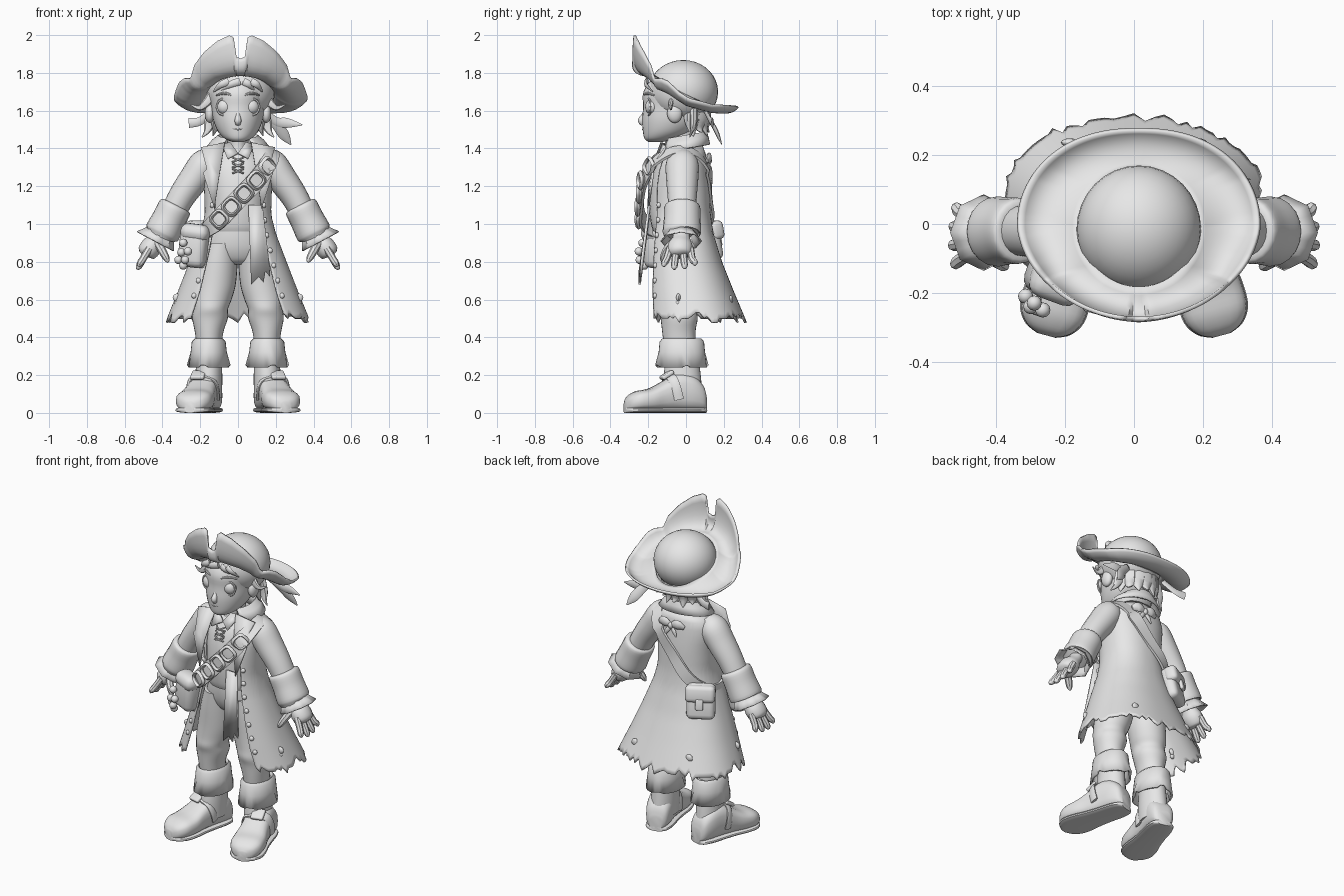
import bpy, bmesh, math, random
from mathutils import Vector as V, Matrix

random.seed(4)
grey = bpy.data.materials.new("plain grey")
grey.diffuse_color = (0.8, 0.8, 0.8, 1)


def make(name, bm, solid=0):
    bmesh.ops.recalc_face_normals(bm, faces=bm.faces)
    me = bpy.data.meshes.new(name)
    bm.to_mesh(me)
    bm.free()
    me.materials.append(grey)
    ob = bpy.data.objects.new(name, me)
    bpy.context.collection.objects.link(ob)
    if solid:
        m = ob.modifiers.new("thickness", 'SOLIDIFY')
        m.thickness, m.offset = solid, 0
    return ob


def skin(name, rings, closed=True, caps=True, loop=False, solid=0):
    bm = bmesh.new()
    vs = [[bm.verts.new(p) for p in r] for r in rings]
    n = len(vs[0])
    for a, b in zip(vs, vs[1:] + (vs[:1] if loop else [])):
        for i in range(n if closed else n - 1):
            j = (i + 1) % n
            bm.faces.new((a[i], a[j], b[j], b[i]))
    if caps and closed and not loop:
        bm.faces.new(vs[0])
        bm.faces.new(vs[-1])
    return make(name, bm, solid)


def spline(pts, k=4, loop=False):
    """Smooth curve through tuples of any length."""
    n, out = len(pts), []
    at = lambda i: pts[i % n] if loop else pts[max(0, min(n - 1, i))]
    for i in range(n if loop else n - 1):
        for s in range(k):
            t = s / k
            out.append(tuple(.5 * (2*b + (c-a)*t + (2*a-5*b+4*c-d)*t*t + (3*b-a-3*c+d)*t**3)
                             for a, b, c, d in zip(at(i-1), at(i), at(i+1), at(i+2))))
    return out if loop else out + [pts[-1]]


def sweep(name, pts, n=12, flat=1, ref=(0, 1, 0), s=1):
    """Round tube along (x, y, z, radius) points; s mirrors x."""
    pts = spline(pts)
    ps = [V((s * p[0], p[1], p[2])) for p in pts]
    rings = []
    for i, p in enumerate(ps):
        t = (ps[min(i+1, len(ps)-1)] - ps[max(i-1, 0)]).normalized()
        a = t.cross(V(ref)).normalized()
        b = a.cross(t)
        r = max(pts[i][3], .002)
        rings.append([p + a*r*math.cos(w) + b*r*flat*math.sin(w)
                      for w in (k*2*math.pi/n for k in range(n))])
    return skin(name, rings)


def loft(name, rows, n=28, s=1, **kw):
    """Stacked ellipses from (z, centre x, half width, front y, back y)."""
    return skin(name, [[(s*(cx + rx*math.sin(w)), (f+b)/2 - (b-f)/2*math.cos(w), z)
                        for w in (k*2*math.pi/n for k in range(n))]
                       for z, cx, rx, f, b in spline(rows)], **kw)


def ball(name, loc, size, seg=20):
    bm = bmesh.new()
    bmesh.ops.create_uvsphere(bm, u_segments=seg, v_segments=seg//2 + 2, radius=1,
                              matrix=Matrix.Translation(loc) @ Matrix.Diagonal((*size, 1)))
    return make(name, bm)


def box(name, loc, size, rot=(0, 0, 0), bevel=.01):
    bm = bmesh.new()
    bmesh.ops.create_cube(bm, size=1, matrix=Matrix.Diagonal((*size, 1)))
    bmesh.ops.bevel(bm, geom=bm.edges[:], offset=bevel, segments=3, affect='EDGES', profile=.5)
    ob = make(name, bm)
    ob.location, ob.rotation_euler = loc, rot


def plate(name, pts, s=1, thick=.012):
    bm = bmesh.new()
    bm.faces.new([bm.verts.new((s*x, y, z)) for x, y, z in pts])
    return make(name, bm, thick)


def lerp(tab, x):
    for a, b in zip(tab, tab[1:]):
        if x <= b[0]:
            t = (x - a[0]) / (b[0] - a[0])
            return [p + (q-p)*t for p, q in zip(a[1:], b[1:])]
    return list(tab[-1][1:])


# Coat: open shell described by z, half width, front, back, opening half width
COAT = [(.46, .388, -.22, .325, .262), (.65, .31, -.215, .245, .2), (.8, .252, -.205, .185, .165),
        (.95, .195, -.195, .14, .135), (1.05, .17, -.19, .125, .125), (1.2, .175, -.18, .12, .12),
        (1.3, .185, -.155, .11, .115), (1.37, .165, -.12, .1, .1), (1.41, .095, -.08, .085, .06)]
spow = lambda v, e: math.copysign(abs(v)**e, v)


def coat_at(t, z, grow=0):
    rx, f, b, op = lerp(COAT, z)
    e = 2 / 2.3
    w = math.pi - abs(t) * (math.pi - math.asin(min(1, (op/rx) ** (1/e))))
    return V((math.copysign((rx+grow) * max(0, math.sin(w))**e, t),
              (f+b)/2 - ((b-f)/2+grow) * spow(math.cos(w), e), z))


hem = [.5 + random.choice((-.022, 0, 0, .012, .03)) for _ in range(81)]
skin("coat", [[coat_at(c/40-1, 1.41 + (hem[c]-1.41)*(1-(1-r/24)**1.15)) for c in range(81)]
              for r in range(25)], closed=False, solid=.01)
skin("coat_collar", [[(rx*math.sin(w), -.005 - ry*math.cos(w), z - .02*math.cos(w))
                      for w in (.6 + k*(2*math.pi-1.2)/30 for k in range(31))]
                     for z, rx, ry in ((1.385, .1, .09), (1.44, .095, .1), (1.465, .105, .113),
                                       (1.44, .135, .12), (1.4, .168, .128))],
     closed=False, solid=.01)
for s in (-1, 1):
    plate("lapel", [(.07, -.12, 1.43), (.195, -.11, 1.405), (.165, -.185, 1.29), (.185, -.175, 1.27),
                    (.125, -.2, 1.08), (.1, -.19, 1.25)], s)
    plate("shirt_collar", [(.0, -.15, 1.375), (.04, -.13, 1.43), (.085, -.09, 1.42),
                           (.055, -.185, 1.345)], s)
    for z in (.62, .7, .78, .86, .94, 1.02, 1.1):
        ball("coat_button", coat_at(s*.965, z, .004), (.015, .012, .015), 10)
    for t, z in ((.72, .61), (.22, .6)):
        p = coat_at(s*t, z, .002)
        ball("hem_ornament", p, (.024, .012, .022), 12)
        ball("hem_ornament_drop", p - V((0, .003, .028)), (.016, .012, .014), 10)

# Body, vest and trouser seat
loft("vest", [(.96, 0, .15, -.172, .09), (1.0, 0, .157, -.185, .1),
              (1.1, 0, .15, -.195, .1), (1.22, 0, .16, -.185, .1), (1.31, 0, .16, -.16, .09),
              (1.37, 0, .11, -.125, .08), (1.4, 0, .06, -.1, .06)])
loft("trouser_seat", [(.99, 0, .145, -.165, .085), (.92, 0, .168, -.162, .095), (.86, 0, .18, -.15, .1),
                      (.81, 0, .15, -.125, .09), (.785, 0, .1, -.09, .07)])
loft("neck", [(1.35, 0, .07, -.12, .06), (1.41, 0, .055, -.11, .05), (1.5, 0, .06, -.12, .05)])
plate("vest_tail", [(.055, -.19, 1.1), (.13, -.195, 1.1), (.165, -.235, .8), (.17, -.24, .72),
                    (.145, -.245, .75), (.135, -.245, .69), (.11, -.245, .72), (.07, -.245, .68)])
for k in range(3):
    z = 1.34 - .03*k
    for s in (-1, 1):
        sweep("shirt_lace", [(-.03, -.17-.008*k, z+.012, .005), (0, -.19-.004*k, z, .005),
                             (.03, -.17-.008*k, z-.012, .005)], 6, s=s)

# Legs, boots, arms and hands, on both sides
for s in (-1, 1):
    loft("trouser_leg", [(.9, .09, .088, -.152, .085), (.8, .104, .102, -.15, .085),
                         (.68, .12, .108, -.145, .08), (.6, .136, .102, -.145, .068),
                         (.55, .144, .091, -.148, .055), (.5, .148, .094, -.135, .062),
                         (.42, .153, .074, -.125, .05), (.3, .153, .06, -.11, .06)], s=s)
    loft("boot_shaft", [(.38, .153, .07, -.12, .065), (.28, .153, .068, -.11, .07),
                        (.18, .155, .072, -.12, .08), (.08, .157, .072, -.12, .09)], s=s)
    skin("boot_cuff", [[(s*(.155 + (rx+j)*math.sin(w)), -.022 - (ry+j)*math.cos(w), z+j)
                        for k in range(32) for w in (k*math.pi/16,)
                        for j in ((.012 if k in (1, 2, 9, 17, 18, 25) else 0) if z < .3 else 0,)]
                       for z, rx, ry in ((.37, .062, .09), (.387, .074, .104), (.375, .084, .112),
                                         (.32, .09, .117), (.24, .1, .126))],
         caps=False, solid=.012)
    # Shoe sections run heel to toe, then turn outwards
    turn = lambda x, y, z: V((s*(.168 + x*.966 - y*.259), x*.259 + y*.966, z))
    for name, grow, cut in (("shoe", 0, 1), ("shoe_sole", .003, 0)):
        rings = []
        for y, w, h in spline([(.105, .04, .09), (.085, .064, .15), (.03, .077, .2), (-.05, .079, .21),
                               (-.13, .085, .165), (-.2, .096, .13), (-.27, .094, .115),
                               (-.315, .066, .09), (-.335, .025, .06)]):
            h, z0 = (h, .012) if cut else (.03, 0)
            rings.append([turn(spow(math.cos(a), .7)*(w+grow), y,
                               z0 + (h-z0)*(.5 + .5*spow(math.sin(a), .7)))
                          for a in (k*math.pi/10 for k in range(20))])
        skin(name, rings)
    sweep("shoe_strap", [(*turn(x, y, z), .008) for x, y, z in
                         ((-.084, -.06, .07), (-.083, -.075, .13), (-.06, -.09, .18), (0, -.1, .198),
                          (.06, -.09, .18), (.083, -.075, .13), (.084, -.06, .07))], 10, 3.3, (0, -.85, -.4))
    box("shoe_buckle", turn(.015, -.11, .2), (.075, .07, .022), (.55, 0, s*.26), .008)

    sweep("sleeve", [(.13, -.02, 1.36, .05), (.175, -.02, 1.32, .08), (.232, -.02, 1.24, .079),
                     (.295, -.02, 1.15, .072), (.345, -.02, 1.06, .066), (.39, -.025, .98, .06)], 20, 1.08, s=s)
    sweep("sleeve_cuff", [(.328, -.02, 1.1, .07), (.334, -.02, 1.088, .088), (.365, -.02, 1.025, .09),
                          (.4, -.022, .955, .094), (.405, -.022, .945, .082)], 20, 1.08, s=s)
    skin("shirt_ruffle", [[V((s*c, -.025, z)) + V((s*.88, 0, .47))*r*math.cos(w)
                           + V((0, 1, 0))*r*math.sin(w)
                           for k in range(24) for w in (k*math.pi/12,)
                           for r in (r0*(1 + .08*(k % 3 == 0)),)]
                          for c, z, r0 in ((.4, .965, .06), (.422, .93, .082), (.438, .908, .1))],
         caps=False, solid=.008)
    sweep("hand", [(.39, -.025, .99, .035), (.425, -.025, .93, .038), (.455, -.03, .885, .055),
                   (.485, -.035, .845, .05), (.493, -.035, .832, .02)], 14, 1.2, s=s)
    for k in range(4):
        y, d = -.085 + .036*k, (.015, 0, .004, .022)[k]
        sweep("finger", [(.47, y, .87, .02), (.503, y*1.25+.004, .815, .019),
                         (.525-d*.4, y*1.5+.012, .775+d, .017), (.533-d*.4, y*1.5+.012, .759+d, .006)], 8, s=s)
    sweep("thumb", [(.43, -.06, .91, .024), (.405, -.1, .865, .022), (.38, -.12, .82, .018),
                    (.37, -.125, .797, .006)], 8, s=s)

# Head and face
loft("head", [(1.435, 0, .03, -.2, -.12), (1.452, 0, .07, -.22, -.05), (1.49, 0, .106, -.228, .03),
              (1.55, 0, .131, -.232, .09), (1.62, 0, .142, -.227, .12), (1.7, 0, .15, -.225, .13),
              (1.78, 0, .135, -.17, .12), (1.82, 0, .08, -.1, .07)], 32)
sweep("nose", [(0, -.218, 1.6, .008), (0, -.224, 1.575, .012), (0, -.237, 1.548, .018),
               (0, -.225, 1.53, .014)], 12, ref=(1, 0, 0))
sweep("mouth", [(-.045, -.214, 1.51, .003), (0, -.229, 1.5, .004), (.045, -.214, 1.512, .003)], 8)
for s in (-1, 1):
    ball("eye", (s*.07, -.181, 1.62), (.041, .035, .041))
    sweep("eyelid", [(s*(.07 + .044*math.cos(a)), -.199 + .012*math.cos(a), 1.62 + .044*math.sin(a), .006)
                     for a in (k*math.pi/4 for k in range(9))], 6)
    sweep("eyebrow", [(.025, -.22, 1.678, .006), (.07, -.206, 1.692, .008), (.115, -.17, 1.682, .004)], 8, s=s)
    ball("ear", (s*.15, -.06, 1.585), (.026, .04, .05))
    # Side locks and kerchief ends
    sweep("side_lock", [(.14, -.07, 1.68, .025), (.17, -.08, 1.64, .022), (.205, -.08, 1.615, .014),
                        (.25, -.07, 1.632, .003)], 8, .6, s=s)
    sweep("lower_lock", [(.125, .04, 1.6, .04), (.15, .04, 1.53, .03), (.165, .03, 1.49, .016),
                         (.19, .02, 1.46, .003)], 8, .6, s=s)
    sweep("kerchief_end", [(.13, .1, 1.6, .02), (.2, .13, 1.545, .022), (.26, .14, 1.535, .026),
                           (.34, .13, 1.525, .003)][:(4 if s > 0 else 3)], 8, .3, s=s)
sweep("kerchief_tail", [(.14, .11, 1.59, .02), (.2, .14, 1.53, .026), (.245, .17, 1.47, .028),
                        (.28, .19, 1.42, .003)], 8, .3)
for k in range(7):
    a = (k-3) * .42
    x, y = math.sin(a), math.cos(a)
    sweep("back_lock", [(.12*x, .1*y, 1.64, .045), (.125*x, .105*y, 1.56, .045), (.125*x, .105*y, 1.51, .028),
                        (.14*x, .125*y, 1.465 + .02*(k % 2), .003)], 8, ref=(x, y, 0), flat=.6)
for x, e in ((.01, -.1), (.03, .09), (-.05, -.13), (.07, .13)):
    sweep("fringe_lock", [(x, -.208, 1.755, .02), ((x+e)/2, -.211, 1.737, .017),
                          (e, -.175, 1.7, .004)], 8, .5)

# Hat: dome crown and a brim swept up at the front with a notch
ball("hat_crown", (.014, -.015, 1.7), (.181, .185, .168), 32)
EDGE = [(0, 1.875), (4, 1.885), (5, 1.92), (6, 1.985), (9, 2.0), (20, 1.97), (33, 1.91), (44, 1.84),
        (49, 1.77), (58, 1.772), (66, 1.755), (80, 1.695), (95, 1.66), (120, 1.63), (180, 1.62)]
LOW = [(0, 1.78, 1.1), (30, 1.74, 1.02), (50, 1.67, .9), (90, 1.585, .8), (130, 1.555, .82), (180, 1.575, .86)]
rings = []
for k in range(180):
    w, d = math.radians(k*2), min(k*2, 360 - k*2)
    sx, cy = math.sin(w), -math.cos(w)
    (ze,), (zl, fr) = lerp(EDGE, d), lerp(LOW, d)
    A = V((.014 + .165*sx, -.012 + .17*cy, 1.695 - .095*cy))
    C = V((.014 + .35*(spow(sx, .88) if cy > 0 else sx), .275*(cy if cy > 0 else spow(cy, 1.15)), ze))
    B = V((.014 + (C.x-.014)*min(fr, 1), C.y*fr, zl))
    rings.append([A*(1-t)**2 + B*2*t*(1-t) + C*t*t for t in (j/9 for j in range(10))])
skin("hat_brim", rings, closed=False, loop=True, solid=.012)

# Shoulder belt: a flat ribbon looping round the body
loop = spline([(-.165, -.17, .97, .04), (-.1, -.23, 1.025, .05), (0, -.232, 1.13, .05), (.1, -.222, 1.235, .05),
               (.165, -.165, 1.33, .045), (.185, -.05, 1.39, .035), (.155, .06, 1.365, .036),
               (.1, .12, 1.28, .036), (0, .131, 1.16, .036), (-.1, .135, 1.05, .036),
               (-.175, .08, .98, .03), (-.2, -.04, .94, .03)], 5, True)
ps, rings = [V(p[:3]) for p in loop], []
for i, p in enumerate(ps):
    t = (ps[(i+1) % len(ps)] - ps[i-1]).normalized()
    out = V((p.x*.5, p.y + .03, .15 if p.z > 1.3 else 0)).normalized()
    w = t.cross(out).normalized()
    o = w.cross(t) * .007
    r = loop[i][3]
    rings.append([p + w*r + o, p - w*r + o, p - w*r - o, p + w*r - o])
skin("shoulder_belt", rings, loop=True)
for x, y, z, a in ((-.1, -.25, 1.025, -.25), (-.035, -.255, 1.092, -.1), (.032, -.25, 1.162, 0),
                   (.097, -.24, 1.232, .25), (.155, -.195, 1.305, .6)):
    m = Matrix.Rotation(a, 4, 'Z') @ Matrix.Rotation(-.8, 4, 'Y')
    skin("belt_ring", [[m @ V((px*(1+q), v, pz*(1+q))) + V((x, y, z))
                        for v, q in ((-.014, 0), (0, .3), (.014, 0), (0, -.2))]
                       for u in (k*math.pi/8 for k in range(16))
                       for px, pz in ((.037*spow(math.cos(u), .6), .037*spow(math.sin(u), .6)),)], loop=True)

# Hip bag with beads, back pouch and back bow
box("hip_bag", (-.235, -.16, .88), (.15, .11, .22), (0, .12, -.35), .04)
box("hip_bag_flap", (-.225, -.172, .955), (.155, .11, .09), (0, .12, -.35), .04)
for x, y, z in ((-.29, -.23, .9), (-.3, -.24, .85), (-.265, -.25, .855), (-.315, -.21, .81),
                (-.28, -.245, .81), (-.29, -.22, .78)):
    ball("hanging_bead", (x, y, z), (.022, .022, .022), 12)
box("back_pouch", (-.19, .122, .915), (.165, .075, .21), (.2, 0, .5), .03)
box("pouch_flap", (-.193, .134, .967), (.173, .075, .1), (.2, 0, .5), .025)
box("pouch_clasp", (-.212, .172, .915), (.045, .02, .065), (.2, 0, .5), .008)
for s in (-1, 1):
    sweep("back_bow", [(.02, .12, 1.335, .012), (.02+s*.045, .122, 1.35, .03), (.02+s*.085, .11, 1.335, .014)], 8, .5)
    sweep("bow_tail", [(.02, .12, 1.33, .01), (.02+s*.025, .125, 1.3, .014), (.02+s*.04, .126, 1.27, .004)], 8, .5)
ball("bow_knot", (.02, .122, 1.335), (.018, .016, .02), 10)

bpy.ops.object.select_all(action='SELECT')
bpy.context.view_layer.objects.active = bpy.data.objects["coat"]
bpy.ops.object.shade_smooth_by_angle(angle=math.radians(40))
